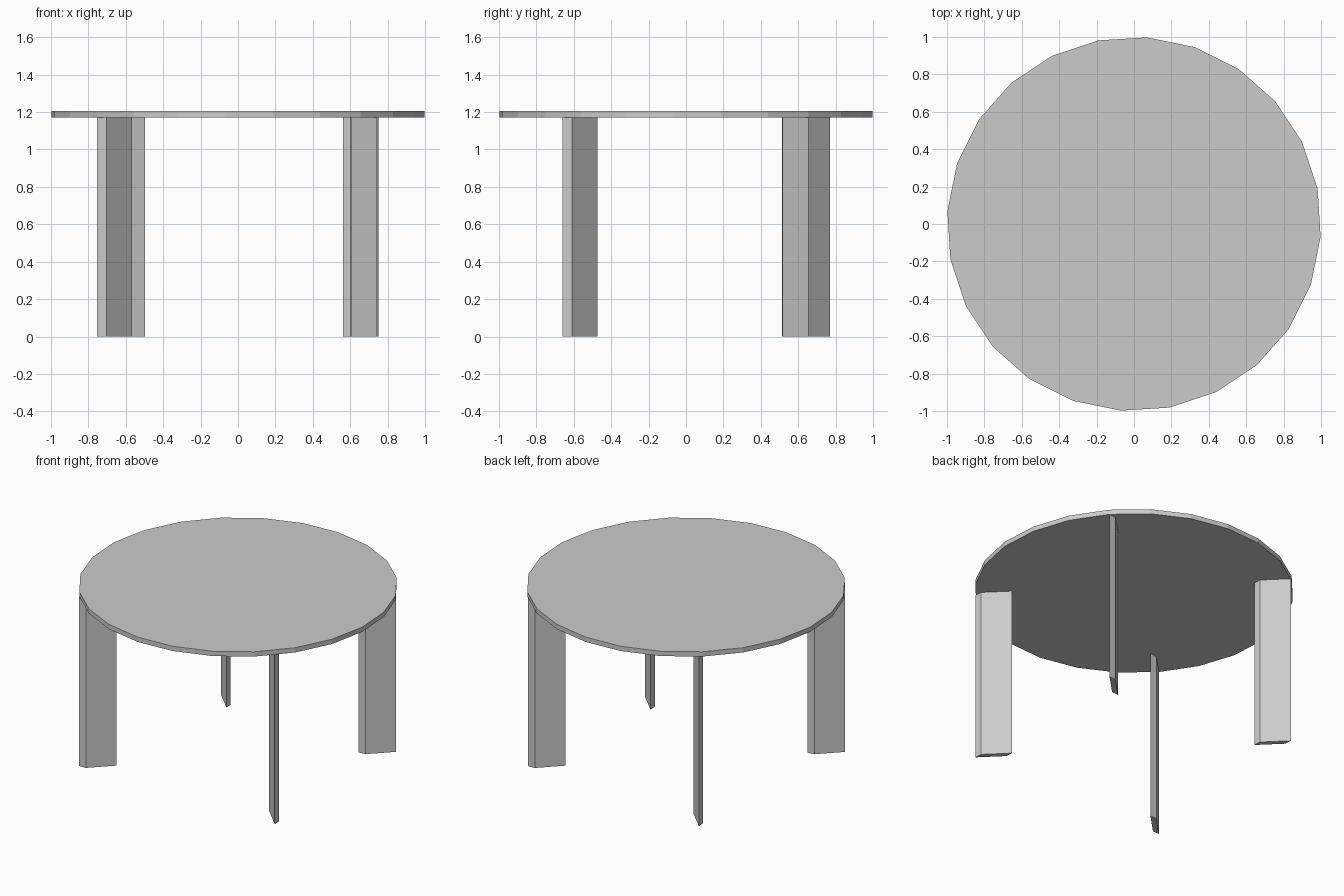
import bpy, bmesh
from math import radians, cos, sin
from mathutils import Vector, Matrix

cube = bpy.data.objects.get("Cube")
if cube:
    bpy.data.objects.remove(cube)

grey = bpy.data.materials.new("light_grey")
grey.use_nodes = True
COLOUR = (0.6, 0.6, 0.6, 1)
grey.diffuse_color = COLOUR
grey.node_tree.nodes["Principled BSDF"].inputs["Base Color"].default_value = COLOUR

LEG_TOP, TABLE_TOP = 1.172, 1.205


def prism(name, outline, z0, z1):
    """Extrude a flat outline upward into a solid."""
    bm = bmesh.new()
    face = bm.faces.new([bm.verts.new((p[0], p[1], z0)) for p in outline])
    grown = bmesh.ops.extrude_face_region(bm, geom=[face])
    top = [g for g in grown["geom"] if isinstance(g, bmesh.types.BMVert)]
    bmesh.ops.translate(bm, verts=top, vec=(0, 0, z1 - z0))
    bmesh.ops.recalc_face_normals(bm, faces=bm.faces)
    mesh = bpy.data.meshes.new(name)
    bm.to_mesh(mesh)
    bm.free()
    mesh.materials.append(grey)
    obj = bpy.data.objects.new(name, mesh)
    bpy.context.collection.objects.link(obj)
    return obj


# Round top with 24 flat sides
SIDES = 24
angles = [radians(-4 + i * 360 / SIDES) for i in range(SIDES)]
prism("table_top", [(cos(a), sin(a)) for a in angles], LEG_TOP, TABLE_TOP)

# Plank legs pointing outward, with mitred ends; each is a quarter turn on
length = Vector((0.138, -0.137))
end = Vector((-0.003, 0.051))
legs = [
    ("front_left_leg", (0.743, -0.66), 0),
    ("back_left_leg", (0.75, 0.655), 90),
    ("back_right_leg", (-0.637, 0.77), 180),
    ("front_right_leg", (-0.755, -0.657), 270),
]
for name, tip, turn in legs:
    spin = Matrix.Rotation(radians(turn), 2)
    u, w, p = spin @ length, spin @ end, Vector(tip)
    prism(name, [p, p + w, p + w - u, p - u], 0, LEG_TOP)
